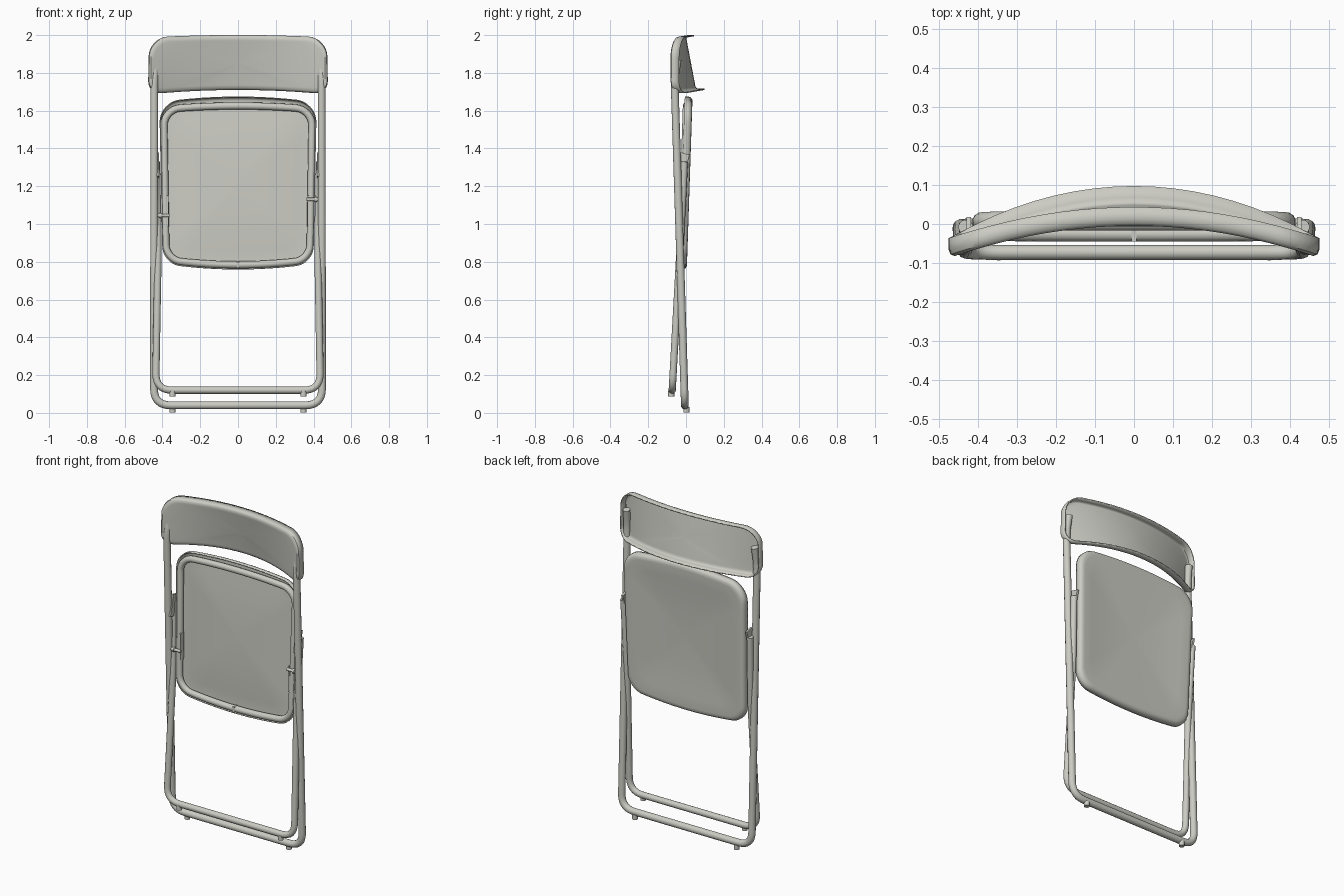
import bpy, bmesh, math
from mathutils import Vector

if "Cube" in bpy.data.objects:
    bpy.data.objects.remove(bpy.data.objects["Cube"])

paint = bpy.data.materials.new("warm grey paint")
paint.diffuse_color = (0.60, 0.60, 0.55, 1)
paint.use_nodes = True
paint.node_tree.nodes["Principled BSDF"].inputs["Base Color"].default_value = paint.diffuse_color


def finish(ob, angle=40):
    """Give the part its paint, a plain mesh and smooth shading."""
    bpy.ops.object.select_all(action='DESELECT')
    ob.select_set(True)
    bpy.context.view_layer.objects.active = ob
    if ob.type == 'CURVE':
        bpy.ops.object.convert(target='MESH')
        ob = bpy.context.object
    ob.data.materials.clear()
    ob.data.materials.append(paint)
    bpy.ops.object.shade_smooth_by_angle(angle=math.radians(angle))
    return ob


def fillet(points, radius, steps=8):
    """Round the inner corners of an open polyline."""
    pts = [Vector(p) for p in points]
    out = [pts[0]]
    for a, b, c in zip(pts, pts[1:], pts[2:]):
        r = min(radius, (a - b).length * 0.45, (c - b).length * 0.45)
        p, q = b + (a - b).normalized() * r, b + (c - b).normalized() * r
        for i in range(steps + 1):
            t = i / steps
            # blend weight chosen close to a circular arc
            out.append(p * (1 - t) ** 2 + b * 2 * t * (1 - t) + q * t * t)
    return out + [pts[-1]]


def tube(name, points, radius, closed=False):
    cu = bpy.data.curves.new(name, 'CURVE')
    cu.dimensions = '3D'
    cu.bevel_depth = radius
    cu.bevel_resolution = 4
    cu.use_fill_caps = True
    sp = cu.splines.new('POLY')
    sp.points.add(len(points) - 1)
    for sp_pt, p in zip(sp.points, points):
        sp_pt.co = (*p, 1)
    sp.use_cyclic_u = closed
    ob = bpy.data.objects.new(name, cu)
    bpy.context.collection.objects.link(ob)
    return finish(ob)


def outline(w_top, w_bot, z_top, z_bot, r_top, r_bot, bow_top, bow_bot, n=16):
    """Rounded panel outline in x,z with bowed top and bottom edges."""
    def arc(cx, cz, r, a0):
        return [(cx + r * math.cos(a0 + i * math.pi / 16),
                 cz + r * math.sin(a0 + i * math.pi / 16)) for i in range(9)]
    arcs = [arc(w_top - r_top, z_top - r_top, r_top, 0),
            arc(-w_top + r_top, z_top - r_top, r_top, math.pi / 2),
            arc(-w_bot + r_bot, z_bot + r_bot, r_bot, math.pi),
            arc(w_bot - r_bot, z_bot + r_bot, r_bot, 1.5 * math.pi)]
    pts = []
    for k in range(4):
        pts += arcs[k]
        a, b = arcs[k][-1], arcs[(k + 1) % 4][0]
        pts += [(a[0] + (b[0] - a[0]) * i / n, a[1] + (b[1] - a[1]) * i / n)
                for i in range(1, n)]
    res = []
    for x, z in pts:
        t = (z - z_bot) / (z_top - z_bot)
        bow = bow_bot + (bow_top - bow_bot) * t
        res.append((x, z + bow * (1 - (x / max(w_top, w_bot)) ** 2)))
    return res


def pan(name, loop, rings, surface, thickness):
    """Dished sheet: rings of (inset, y offset) swept from the rim to the middle."""
    hw = max(x for x, z in loop)
    z0, z1 = min(z for x, z in loop), max(z for x, z in loop)
    cz, hh = (z0 + z1) / 2, (z1 - z0) / 2
    bm = bmesh.new()
    prev = None
    for inset, dy in rings:
        sx, sz = (hw - inset * hw) / hw, 1 - inset * hw / hh
        if inset > 0.1:
            sx = sz = 1 - inset
        ring = []
        for x, z in loop:
            px, pz = x * sx, cz + (z - cz) * sz
            ring.append(bm.verts.new((px, surface(px, pz) + dy, pz)))
        if prev:
            for i in range(len(ring)):
                j = (i + 1) % len(ring)
                bm.faces.new((prev[i], prev[j], ring[j], ring[i]))
        prev = ring
    mid = bm.verts.new((0, surface(0, cz) + rings[-1][1], cz))
    for i in range(len(prev)):
        bm.faces.new((prev[i], prev[(i + 1) % len(prev)], mid))
    bmesh.ops.recalc_face_normals(bm, faces=bm.faces)
    me = bpy.data.meshes.new(name)
    bm.to_mesh(me)
    bm.free()
    ob = bpy.data.objects.new(name, me)
    bpy.context.collection.objects.link(ob)
    mod = ob.modifiers.new("sheet", 'SOLIDIFY')
    mod.thickness = thickness
    mod.offset = 0
    return finish(ob)


def box(name, centre, size, tilt=0):
    bpy.ops.mesh.primitive_cube_add(size=1, location=centre, rotation=(tilt, 0, 0))
    ob = bpy.context.object
    ob.name, ob.scale = name, size
    bev = ob.modifiers.new("soft edge", 'BEVEL')
    bev.width = 0.003
    return finish(ob)


# Backrest: curved shell, open behind, with a turned-back lip
def back_surface(x, z):
    u = 1 - (x / 0.475) ** 2
    mid = 0.05 - 0.055 * (z - 1.71) / 0.29
    return -0.086 + (mid + 0.086) * u


pan("backrest", outline(0.470, 0.472, 1.984, 1.69, 0.10, 0.065, 0.013, 0.023),
    [(0, 0.048), (0, 0.018), (0.007, 0.007), (0.022, 0.001), (0.05, 0),
     (0.2, 0), (0.4, 0), (0.6, 0), (0.8, 0), (0.93, 0)], back_surface, 0.007)


# Seat: shallow pan facing backwards when folded
def seat_surface(x, z):
    return 0.002 + 0.029 * (z - 0.78) / 0.87


pan("seat", outline(0.412, 0.398, 1.642, 0.795, 0.10, 0.09, 0.03, -0.033),
    [(0, -0.038), (0, -0.018), (0.012, -0.007), (0.035, -0.001), (0.07, 0),
     (0.2, -0.004), (0.4, -0.010), (0.6, -0.014), (0.8, -0.016), (0.93, -0.017)],
    seat_surface, 0.006)

# Tubular ring under the seat
ring = outline(0.392, 0.382, 1.607, 0.812, 0.085, 0.08, 0.018, -0.028)
tube("seat_frame", [(x, seat_surface(x, z) - 0.028, z) for x, z in ring], 0.019, True)
box("seat_frame_joint", (0, -0.03, 0.785), (0.012, 0.03, 0.036))

# Main frame: one tube rising into the backrest
tube("main_frame", fillet(
    [(-0.438, -0.044, 1.87), (-0.443, -0.061, 1.77), (-0.445, -0.006, 0.04),
     (0.445, -0.006, 0.04), (0.443, -0.061, 1.77), (0.438, -0.044, 1.87)], 0.09), 0.021)

# Folding leg: shorter tube crossing the main frame
tube("folding_leg", fillet(
    [(-0.432, -0.008, 1.33), (-0.422, -0.03, 0.9), (-0.436, -0.073, 0.12),
     (0.436, -0.073, 0.12), (0.422, -0.03, 0.9), (0.432, -0.008, 1.33)], 0.09), 0.019)

# Feet under both lower rails
for side in (-1, 1):
    for name, y, z in (("main_foot", 0.002, 0.016), ("folding_foot", -0.078, 0.103)):
        bpy.ops.mesh.primitive_cylinder_add(vertices=16, radius=0.016, depth=0.03,
                                            location=(side * 0.347, y, z))
        bpy.context.object.name = name
        finish(bpy.context.object)

# Hinge hardware: flattened leg ends, seat brackets and cross pins
for side, pin_z in ((-1, 1.045), (1, 1.13)):
    box("leg_end_plate", (side * 0.424, -0.022, 1.31), (0.012, 0.05, 0.13), -0.25)
    box("seat_bracket", (side * 0.372, -0.018, 1.07), (0.008, 0.035, 0.16))
    tube("hinge_pin", [(side * 0.362, -0.04, pin_z), (side * 0.445, -0.04, pin_z)], 0.009)
    tube("pin_head", [(side * 0.405, -0.04, pin_z), (side * 0.418, -0.04, pin_z)], 0.014)
